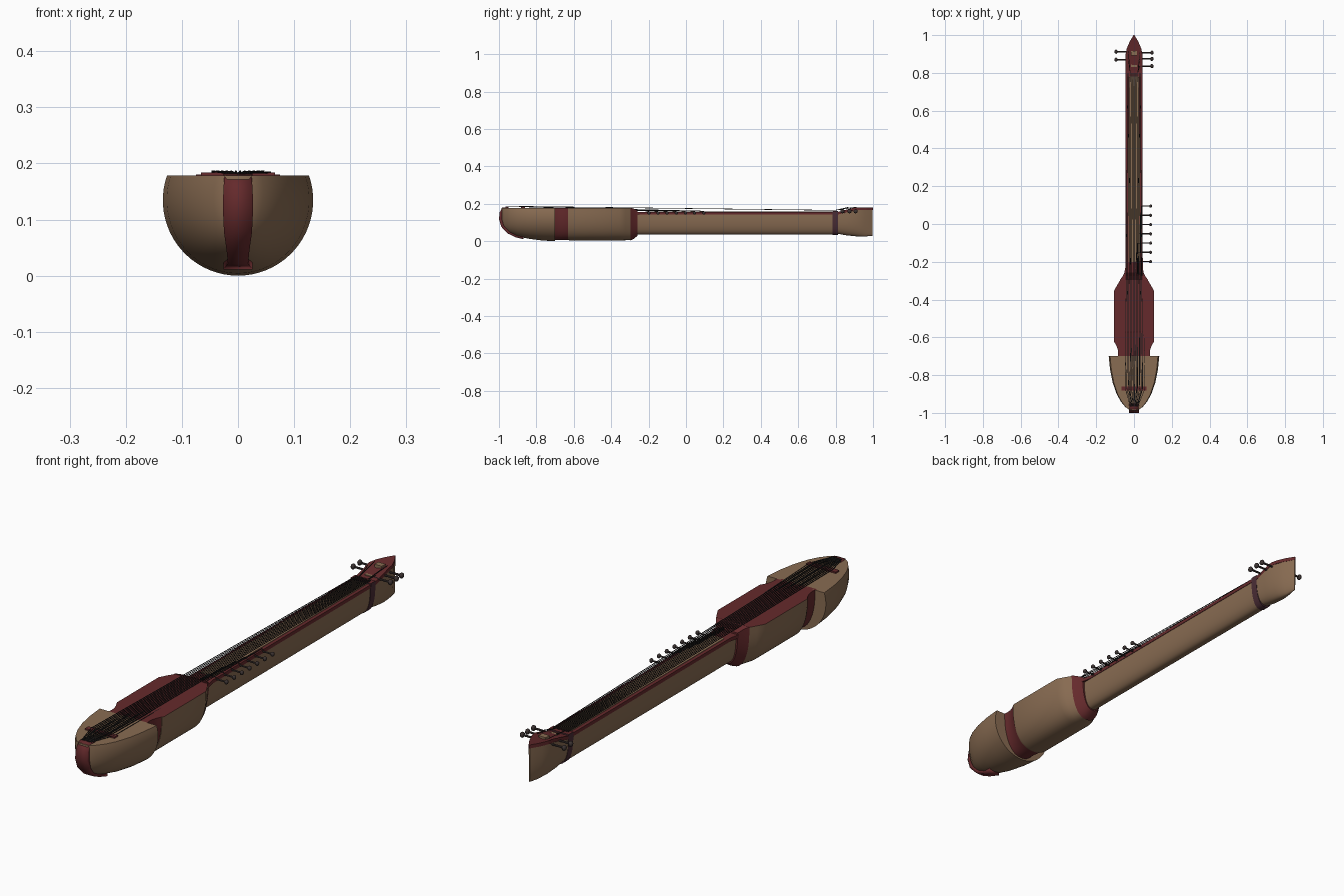
import bpy, bmesh, math
from mathutils import Vector

cube = bpy.data.objects.get("Cube")
if cube:
    bpy.data.objects.remove(cube, do_unlink=True)


def material(name, r, g, b):
    m = bpy.data.materials.new(name)
    m.use_nodes = True
    m.diffuse_color = (r, g, b, 1)
    m.node_tree.nodes["Principled BSDF"].inputs["Base Color"].default_value = (r, g, b, 1)
    return m


TAN = material("tan wood", 0.25, 0.15, 0.085)
RED = material("dark red wood", 0.13, 0.023, 0.025)
PLUM = material("plum band", 0.07, 0.026, 0.036)
BLACK = material("black string", 0.014, 0.013, 0.013)
PEG = material("dark peg", 0.045, 0.033, 0.032)


def finish(name, bm, mats, smooth=True):
    bmesh.ops.recalc_face_normals(bm, faces=bm.faces)
    me = bpy.data.meshes.new(name)
    bm.to_mesh(me)
    bm.free()
    for m in mats:
        me.materials.append(m)
    ob = bpy.data.objects.new(name, me)
    bpy.context.collection.objects.link(ob)
    if smooth:
        bpy.ops.object.select_all(action='DESELECT')
        ob.select_set(True)
        bpy.context.view_layer.objects.active = ob
        bpy.ops.object.shade_smooth_by_angle(angle=math.radians(38))
    return ob


def loft(name, sections, side, top, tuck=0, power=2, n=32):
    """Hull of U-shaped sections (y, half width, top z, bottom z) with a flat top.
    tuck is the angle by which the rim curls in above the widest point."""
    bm = bmesh.new()
    a0 = math.radians(tuck)
    rings = []
    for y, w, zt, zb in sections:
        h = (zt - zb) / (1 + math.sin(a0))
        ring = []
        for i in range(n + 1):
            a = a0 - (math.pi + 2 * a0) * i / n
            c, s = math.cos(a), math.sin(a)
            x = math.copysign(abs(c) ** (2 / power), c)
            z = math.copysign(abs(s) ** (2 / power), s)
            ring.append(bm.verts.new((w * x, y, zb + h + h * z)))
        rings.append(ring)
    for a, b in zip(rings, rings[1:]):
        for i in range(n + 1):
            j = (i + 1) % (n + 1)
            f = bm.faces.new((a[i], a[j], b[j], b[i]))
            f.material_index = 1 if i == n else 0
    bm.faces.new(rings[0])
    bm.faces.new(rings[-1])
    return finish(name, bm, [side, top])


def slab(name, outline, z0, z1, mat):
    """Symmetric plate from (y, half width) points."""
    bm = bmesh.new()
    pts = [(w, y) for y, w in outline] + [(-w, y) for y, w in reversed(outline)]
    f = bm.faces.new([bm.verts.new((x, y, z0)) for x, y in pts])
    up = bmesh.ops.extrude_face_region(bm, geom=[f])["geom"]
    bmesh.ops.translate(bm, vec=(0, 0, z1 - z0),
                        verts=[v for v in up if isinstance(v, bmesh.types.BMVert)])
    return finish(name, bm, [mat], False)


def rod(bm, p, q, r, r2=None, n=6):
    p, q = Vector(p), Vector(q)
    d = q - p
    mat = d.to_track_quat('Z', 'Y').to_matrix().to_4x4()
    mat.translation = (p + q) / 2
    bmesh.ops.create_cone(bm, segments=n, radius1=r, radius2=r2 or r,
                          depth=d.length, cap_ends=True, matrix=mat)


# Rounded end bowl
TOP = 0.178
bowl = [(-0.987, 0.02, 0.09), (-0.97, 0.045, 0.065), (-0.94, 0.07, 0.043), (-0.9, 0.092, 0.026),
        (-0.84, 0.113, 0.013), (-0.77, 0.127, 0.004), (-0.7, 0.134, 0)]
loft("bowl", [(y, w, TOP, b) for y, w, b in bowl], TAN, TAN, tuck=19, n=40)

# Pinched waist
waist = [(-0.71, 0.088), (-0.69, 0.084), (-0.665, 0.086), (-0.645, 0.093), (-0.622, 0.105)]
loft("waist", [(y, w, TOP, 0.006) for y, w in waist], RED, RED, power=2.3)

# Main sound box, shoulder collar and neck
box = [(-0.63, 0.102, 0.006), (-0.62, 0.106, 0.004), (-0.355, 0.106, 0.004), (-0.325, 0.09, 0.005),
       (-0.295, 0.072, 0.007)]
loft("sound_box", [(y, w, TOP, b) for y, w, b in box], TAN, RED, power=2.4)
loft("collar", [(-0.297, 0.075, 0.18, 0.004), (-0.28, 0.062, 0.174, 0.012),
                (-0.258, 0.05, 0.164, 0.03)], RED, RED, power=2.4)
loft("neck", [(-0.27, 0.042, 0.15, 0.035), (0.8, 0.042, 0.15, 0.035)], TAN, TAN, power=2.5)
slab("neck_rail", [(-0.28, 0.056), (-0.22, 0.044), (0.79, 0.044)], 0.143, 0.157, RED)
slab("fingerboard", [(-0.2, 0.03), (0.78, 0.03)], 0.157, 0.159, TAN)

# Head with band, red cap and small inlays
loft("nut_band", [(0.782, 0.045, 0.162, 0.033), (0.812, 0.045, 0.162, 0.033)], PLUM, RED, power=2.5)
loft("head", [(0.81, 0.043, 0.142, 0.04), (0.86, 0.044, 0.155, 0.031), (0.91, 0.042, 0.168, 0.026),
              (0.955, 0.027, 0.168, 0.025), (0.998, 0.003, 0.168, 0.029)], TAN, RED, power=2.4)
cap = slab("head_cap", [(0.81, 0.044), (0.9, 0.044), (0.93, 0.038), (0.965, 0.023), (1, 0.002)],
           0.166, 0.18, RED)
for v in cap.data.vertices:
    if v.co.y < 0.85:
        v.co.z -= 0.024
for i, y in enumerate((0.842, 0.905)):
    slab("head_inlay_%d" % (i + 1), [(y - 0.012, 0.016), (y + 0.012, 0.016)], 0.155, 0.1815 - 0.017 * (1 - i), TAN)

# Tail strap wrapping down the end of the bowl
bm = bmesh.new()
strap = [(-0.95, 0.183, 0.026), (-0.982, 0.18, 0.024), (-0.996, 0.155, 0.026), (-1, 0.12, 0.027),
         (-0.988, 0.078, 0.025), (-0.955, 0.042, 0.02), (-0.91, 0.021, 0.018), (-0.87, 0.011, 0.026)]
rows = [[bm.verts.new((s * w, y, z)) for s in (-1, 1)] for y, z, w in strap]
for a, b in zip(rows, rows[1:]):
    bm.faces.new((a[0], b[0], b[1], a[1]))
ob = finish("tail_strap", bm, [RED])
bm = bmesh.new()
bm.from_mesh(ob.data)
for f in bm.faces:
    inward = Vector((0, -0.85, 0.12)) - f.calc_center_median()
    if f.normal.dot(inward) > 0:
        f.normal_flip()
bm.to_mesh(ob.data)
bm.free()
solid = ob.modifiers.new("thickness", 'SOLIDIFY')
solid.thickness = 0.015
solid.offset = -1

# Bridge
slab("bridge", [(-0.882, 0.066), (-0.86, 0.066)], 0.176, 0.184, RED)

# Long playing strings: tail, bridge, nut
bm = bmesh.new()
COUNT = 12
for i in range(COUNT):
    t = 2 * i / (COUNT - 1) - 1
    path = [(0.02 * t, -0.965, 0.183), (0.046 * t, -0.87, 0.186), (0.033 * t, 0.8, 0.165)]
    for p, q in zip(path, path[1:]):
        rod(bm, p, q, 0.0016)
finish("playing_strings", bm, [BLACK])

# Side pegs with their resonating strings
strings, pegs = bmesh.new(), bmesh.new()


def peg(x0, x1, y, z, r):
    rod(pegs, (x0, y, z), (x1, y, z), r * 0.5, r * 0.6, 8)
    ball = bmesh.ops.create_uvsphere(pegs, u_segments=10, v_segments=6, radius=r * 1.5)
    for v in ball["verts"]:
        v.co = (v.co.x * 0.8 + x1, v.co.y + y, v.co.z + z)


for i in range(7):
    y = 0.095 - 0.049 * i
    peg(0.03, 0.088, y, 0.151, 0.006)
    a, b = (0.058 - 0.014 * i, -0.87, 0.184), (0.04 - 0.005 * i, y, 0.161)
    rod(strings, a, b, 0.0014)
    rod(strings, (a[0] * 0.4, -0.96, 0.183), a, 0.0014)
    rod(strings, b, (0.046, y, 0.157), 0.0014)
for side, y in ((-1, 0.912), (-1, 0.87), (1, 0.907), (1, 0.874), (1, 0.836)):
    peg(side * 0.02, side * 0.095, y, 0.16, 0.0075)
    rod(strings, (side * 0.02, 0.8, 0.166), (side * 0.03, y, 0.17 + 0.012 * (y > 0.85)), 0.0014)
finish("resonating_strings", strings, [BLACK])
finish("pegs", pegs, [PEG])
